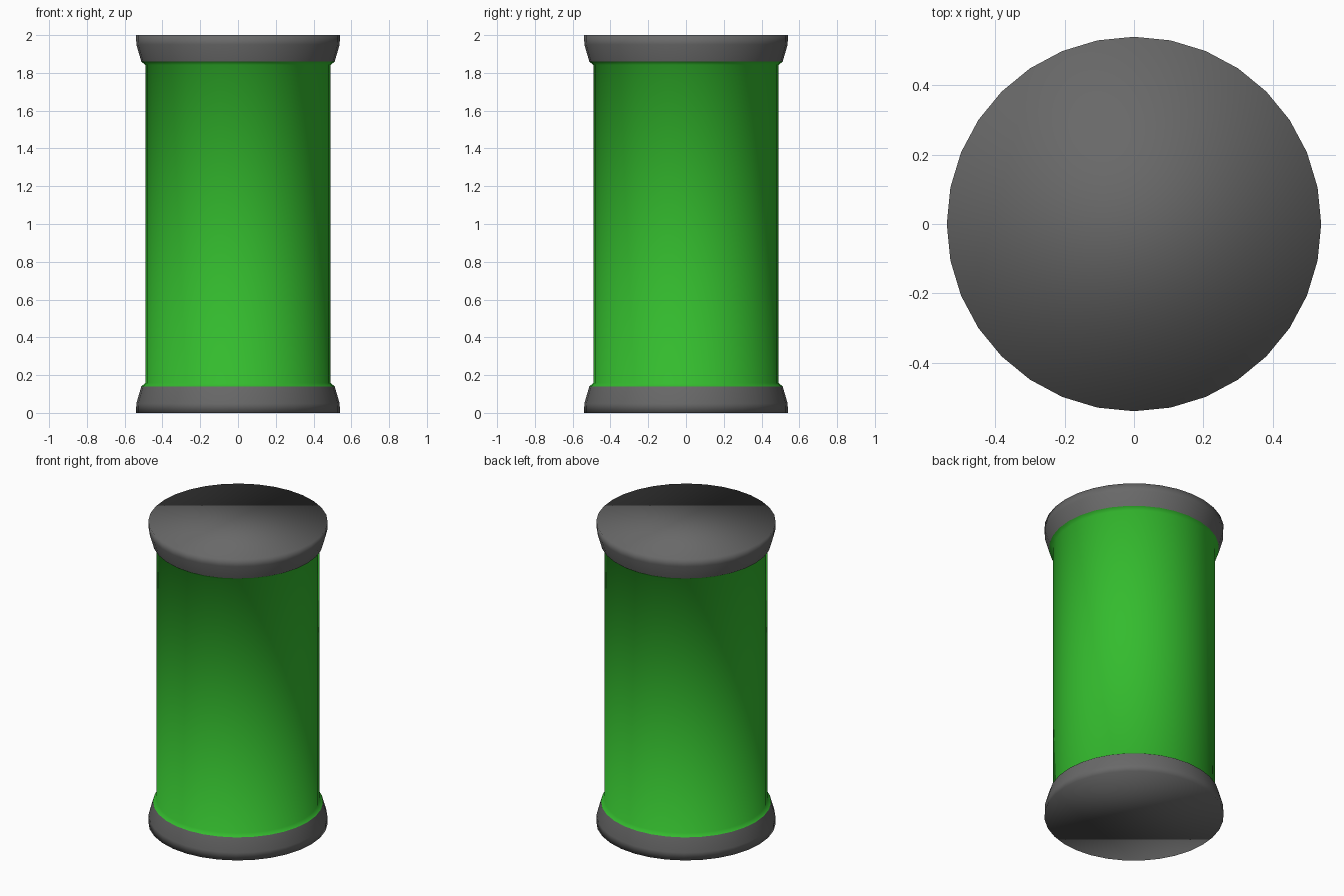
import bpy, bmesh, math

if "Cube" in bpy.data.objects:
    bpy.data.objects.remove(bpy.data.objects["Cube"])

SIDES = 32


def material(name, color):
    mat = bpy.data.materials.new(name)
    mat.diffuse_color = color
    mat.use_nodes = True
    mat.node_tree.nodes["Principled BSDF"].inputs["Base Color"].default_value = mat.diffuse_color
    return mat


def lathe(name, profile, mat, cap_start=False, cap_end=False):
    """Revolve (radius, z) points around z, bottom to top, smooth shaded."""
    bm = bmesh.new()
    rings = []
    for r, z in profile:
        rings.append([bm.verts.new((r * math.cos(2 * math.pi * i / SIDES),
                                    r * math.sin(2 * math.pi * i / SIDES), z))
                      for i in range(SIDES)])
    for lower, upper in zip(rings, rings[1:]):
        for i in range(SIDES):
            j = (i + 1) % SIDES
            bm.faces.new((lower[i], lower[j], upper[j], upper[i]))
    if cap_start:
        bm.faces.new(rings[0][::-1])
    if cap_end:
        bm.faces.new(rings[-1])
    for f in bm.faces:
        f.smooth = True
    mesh = bpy.data.meshes.new(name)
    bm.to_mesh(mesh)
    bm.free()
    mesh.materials.append(mat)
    obj = bpy.data.objects.new(name, mesh)
    bpy.context.collection.objects.link(obj)
    return obj


def mirrored(profile):
    return [(r, 2 - z) for r, z in reversed(profile)]


green = material("green", (0.034, 0.5, 0.027, 1))
dark_grey = material("dark_grey", (0.14, 0.14, 0.14, 1))

# End caps: straight rim, then a taper towards the body
rim = [(0.54, 0.0), (0.538, 0.05), (0.512, 0.14)]
lathe("bottom_cap", rim, dark_grey, cap_start=True)
lathe("top_cap", mirrored(rim), dark_grey, cap_end=True)

# Barrel body with a small flare where it meets each cap
flare = [(0.512, 0.14), (0.49, 0.158)]
lathe("barrel_body", flare + mirrored(flare), green)
